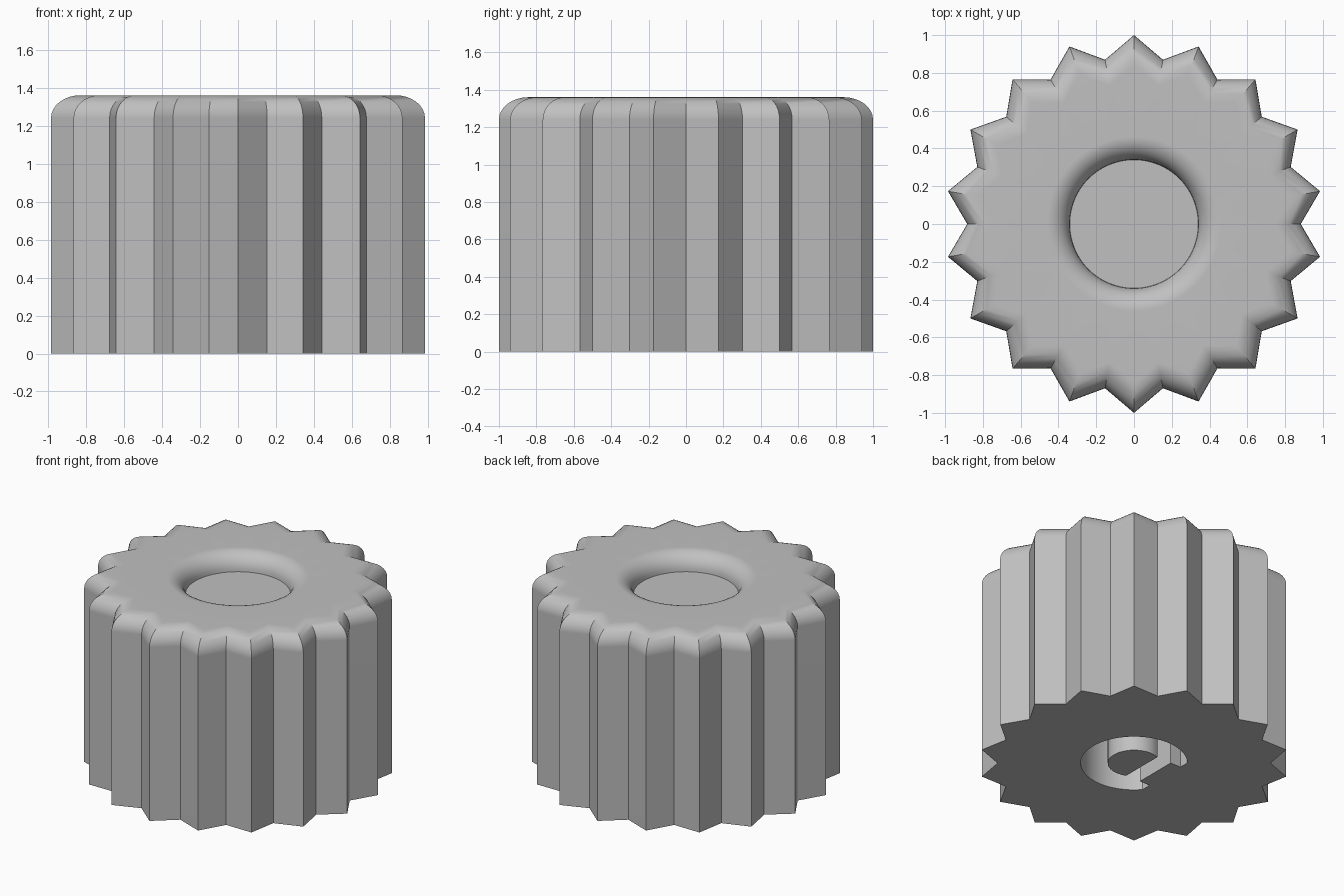
import bpy
import bmesh
from math import sin, cos, acos, pi, radians, hypot, atan2

cube = bpy.data.objects.get("Cube")
if cube:
    bpy.data.objects.remove(cube, do_unlink=True)

HEIGHT, FILLET, STEPS = 1.36, 0.12, 8
TEETH, TIP, VALLEY = 18, 1.0, 0.883
DISH, RECESS, DEPTH = 0.34, 0.345, 1.0

grey = bpy.data.materials.new("plain_grey")
grey.use_nodes = True
colour = (0.53, 0.53, 0.53, 1)
grey.diffuse_color = colour
grey.node_tree.nodes["Principled BSDF"].inputs["Base Color"].default_value = colour


def arc(r, start, end, count):
    return [(r * cos(start + (end - start) * i / count),
             r * sin(start + (end - start) * i / count)) for i in range(count + 1)]


def circle(r, count=72):
    return arc(r, 0, 2 * pi, count)[:-1]


# Half angles of a tooth tip and of a valley, used to mitre the inset outline
half_step = pi / TEETH
tip_half = atan2(VALLEY * sin(half_step), TIP - VALLEY * cos(half_step))
valley_half = tip_half + half_step


def toothed(inset):
    radii = (TIP - inset / sin(tip_half), VALLEY - inset / sin(valley_half))
    return [(radii[i % 2] * cos(pi / 2 + i * half_step),
             radii[i % 2] * sin(pi / 2 + i * half_step)) for i in range(2 * TEETH)]


def ring(bm, points, z):
    return [bm.verts.new((x, y, z)) for x, y in points]


def bridge(bm, rings):
    for a, b in zip(rings, rings[1:]):
        n = len(a)
        for i in range(n):
            j = (i + 1) % n
            bm.faces.new((a[i], a[j], b[j], b[i]))


def fill_between(bm, outer, inner):
    edges = [bm.edges.get((loop[i - 1], loop[i]))
             for loop in (outer, inner) for i in range(len(loop))]
    bmesh.ops.triangle_fill(bm, use_beauty=True, edges=edges)


def finish(bm, name):
    bmesh.ops.recalc_face_normals(bm, faces=bm.faces)
    mesh = bpy.data.meshes.new(name)
    bm.to_mesh(mesh)
    bm.free()
    mesh.materials.append(grey)
    obj = bpy.data.objects.new(name, mesh)
    bpy.context.collection.objects.link(obj)
    bpy.ops.object.select_all(action="DESELECT")
    obj.select_set(True)
    bpy.context.view_layer.objects.active = obj
    bpy.ops.object.shade_smooth_by_angle(angle=radians(30))
    weighted = obj.modifiers.new("even_shading", "WEIGHTED_NORMAL")
    weighted.keep_sharp = True


# Toothed body with a rounded top edge
bm = bmesh.new()
quarter = [pi / 2 * i / STEPS for i in range(STEPS + 1)]
low = HEIGHT - FILLET
outer = [ring(bm, toothed(0), 0)]
outer += [ring(bm, toothed(FILLET * (1 - cos(t))), low + FILLET * sin(t)) for t in quarter]
bridge(bm, outer)

# Round dish in the top with a rolled lip
dish = [ring(bm, circle(DISH + FILLET * (1 - cos(t))), low + FILLET * sin(t)) for t in quarter]
bridge(bm, dish)
bm.faces.new(dish[0])
fill_between(bm, outer[-1], dish[-1])

# Recess underneath, flattened on one side with a raised key
flat_x, key_x, key_y = -0.262, -0.18, 0.155
end = acos(flat_x / RECESS)
outline = arc(RECESS, -end, end, 56)
outline += [(flat_x, key_y), (key_x, key_y), (key_x, -key_y), (flat_x, -key_y)]
recess = [ring(bm, outline, 0), ring(bm, outline, DEPTH)]
bridge(bm, recess)
bm.faces.new(recess[1])
fill_between(bm, outer[0], recess[0])
finish(bm, "knob_body")

# D-shaped post inside the recess
bm = bmesh.new()
post_r = 0.17
end = acos(-0.065 / post_r)
section = arc(post_r, -end, end, 40)
post = [ring(bm, section, 0), ring(bm, section, DEPTH)]
bridge(bm, post)
for cap in post:
    bm.faces.new(cap)
finish(bm, "shaft_post")
